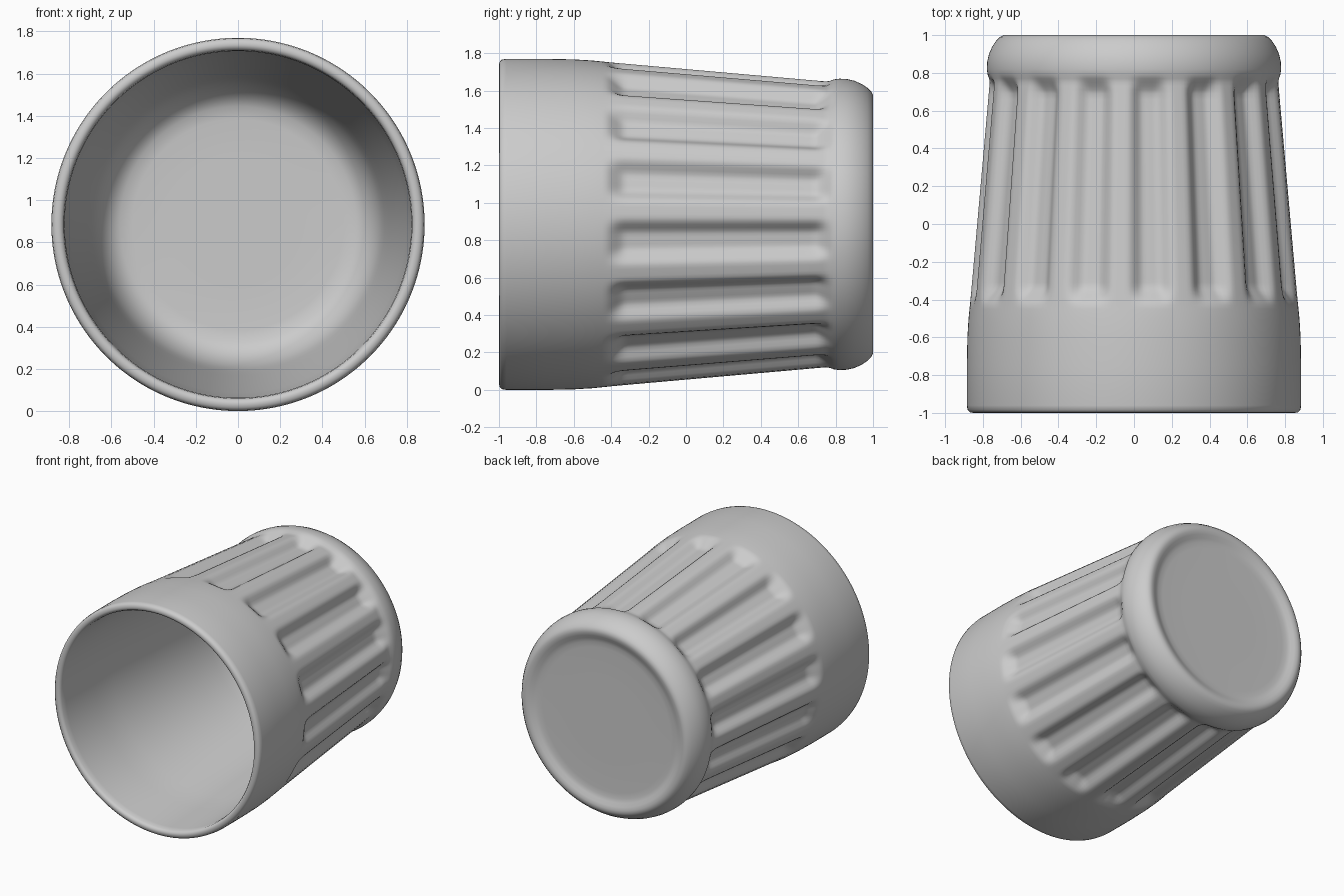
import bpy, bmesh, math

if "Cube" in bpy.data.objects:
    bpy.data.objects.remove(bpy.data.objects["Cube"])

CZ = 0.885          # height of the cup axis
FLUTES = 16
SEG = FLUTES * 18   # points round the cup
PHASE = math.radians(5)
DEPTH = 0.056


def smooth(a, b, t):
    t = max(0.0, min(1.0, (t - a) / (b - a)))
    return t * t * (3 - 2 * t)


def groove(angle, y):
    """Depth of the flutes at a point of the outer wall."""
    wave = 0.5 - 0.5 * math.cos(FLUTES * (angle - PHASE))
    fade = smooth(-0.44, -0.32, y) * (1 - smooth(0.68, 0.79, y))
    return DEPTH * smooth(0.08, 0.92, wave) * fade


# Outer profile (y, radius): lip, straight band, tapered body, foot bead, dished base
outer = [(-1.0, 0.85), (-0.997, 0.868), (-0.985, 0.881), (-0.96, 0.885),
         (-0.75, 0.885), (-0.6, 0.882), (-0.5, 0.876)]
for i in range(9):
    y = -0.45 + i * 0.02
    outer.append((y, 0.871 - (y + 0.45) * 0.0885))
for y in (-0.2, 0.0, 0.2, 0.4, 0.6, 0.66, 0.69, 0.71, 0.73, 0.75):
    outer.append((y, 0.871 - (y + 0.45) * 0.0885))
outer += [(0.77, 0.768), (0.79, 0.775), (0.82, 0.779), (0.86, 0.777),
          (0.90, 0.768), (0.94, 0.75), (0.97, 0.73), (0.99, 0.71),
          (1.0, 0.69), (1.0, 0.67), (0.994, 0.645), (0.98, 0.62),
          (0.972, 0.59), (0.97, 0.55), (0.97, 0.3)]
# Inner profile from the lip to the rounded floor
inner = [(-0.995, 0.835), (-0.98, 0.826), (-0.94, 0.822), (-0.6, 0.815),
         (-0.4, 0.798), (0.0, 0.757), (0.4, 0.717), (0.6, 0.696),
         (0.7, 0.682), (0.77, 0.664), (0.83, 0.635), (0.87, 0.6),
         (0.893, 0.56), (0.9, 0.5), (0.9, 0.3)]

bm = bmesh.new()


def ring(y, r, fluted):
    verts = []
    for k in range(SEG):
        a = 2 * math.pi * k / SEG
        rr = r - (groove(a, y) if fluted else 0)
        verts.append(bm.verts.new((rr * math.cos(a), y, CZ + rr * math.sin(a))))
    return verts


# One continuous skin: inner floor -> lip -> outer wall -> base
rings = [ring(y, r, False) for y, r in reversed(inner)]
rings += [ring(y, r, True) for y, r in outer]
for a, b in zip(rings, rings[1:]):
    for k in range(SEG):
        n = (k + 1) % SEG
        bm.faces.new((a[k], a[n], b[n], b[k]))

# Close the inner floor and the base
for loop, y in ((rings[0], 0.9), (rings[-1], 0.97)):
    c = bm.verts.new((0, y, CZ))
    for k in range(SEG):
        bm.faces.new((loop[k], loop[(k + 1) % SEG], c))
bmesh.ops.recalc_face_normals(bm, faces=bm.faces)

mesh = bpy.data.meshes.new("fluted_cup")
bm.to_mesh(mesh)
bm.free()
cup = bpy.data.objects.new("fluted_cup", mesh)
bpy.context.collection.objects.link(cup)
for p in mesh.polygons:
    p.use_smooth = True
